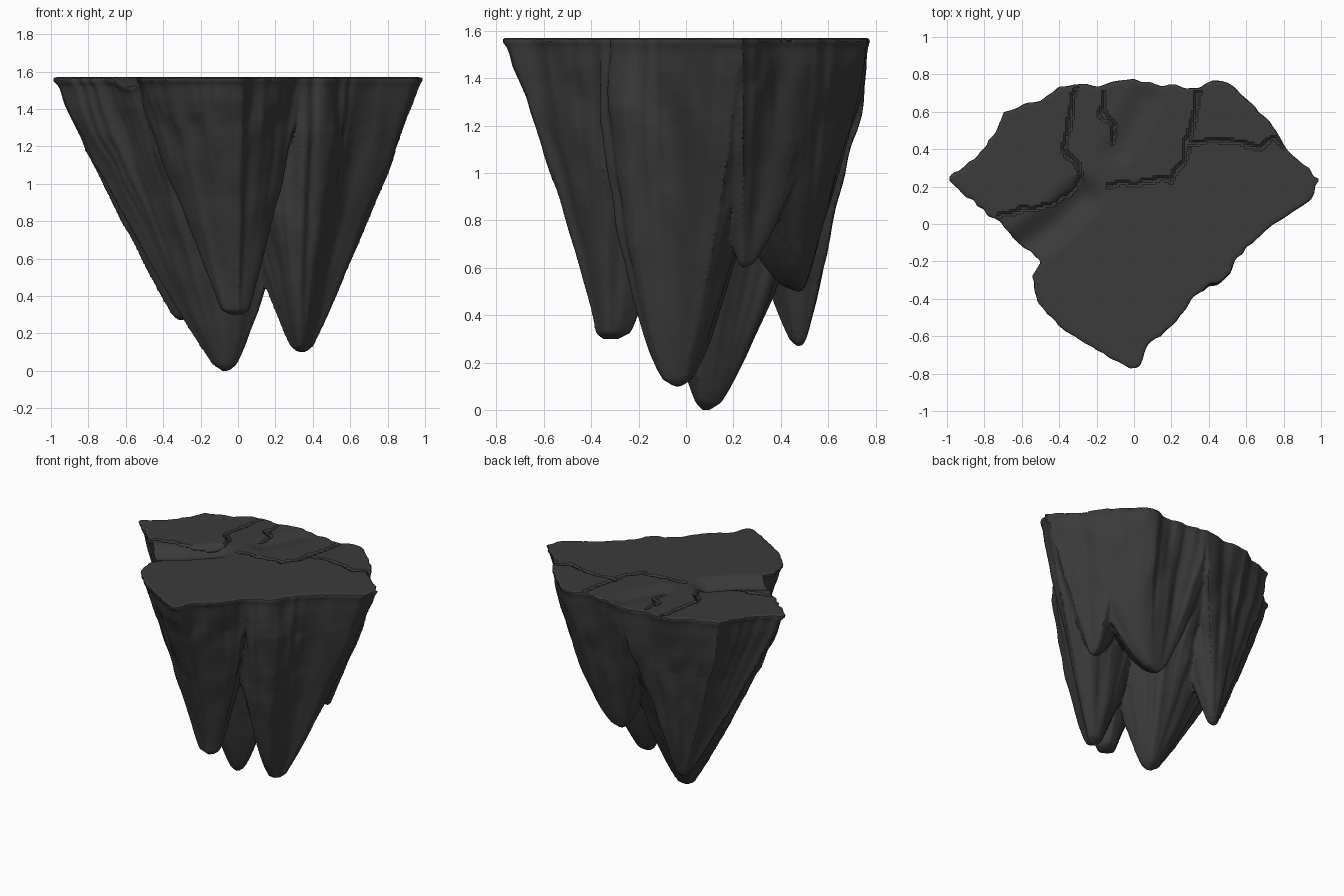
import bpy, bmesh
from math import sqrt
from mathutils import Vector, noise
from mathutils.geometry import intersect_point_line

if "Cube" in bpy.data.objects:
    bpy.data.objects.remove(bpy.data.objects["Cube"])

TOP = 1.57
stone = bpy.data.materials.new("dark_stone")
stone.use_nodes = True
stone.diffuse_color = (0.043, 0.043, 0.043, 1)
stone.node_tree.nodes["Principled BSDF"].inputs["Base Color"].default_value = stone.diffuse_color
stone.node_tree.nodes["Principled BSDF"].inputs["Roughness"].default_value = 0.9

# Plateau rim, split into runs that the hanging lobes share
front_rim = [(-.5, -.2), (-.55, -.28), (-.52, -.42), (-.38, -.57), (-.2, -.68), (-.02, -.78),
             (.03, -.77), (.06, -.68), (.2, -.55), (.35, -.37)]
right_rim = [(.35, -.37), (.5, -.28), (.55, -.18), (.75, 0), (.95, .13), (1, .24), (.82, .4)]
back_rim = [(.82, .4), (.74, .53), (.65, .63), (.5, .76), (.42, .77), (.35, .73), (.15, .74), (0, .78)]
left_rim = [(0, .78), (-.15, .75), (-.4, .74), (-.5, .66), (-.7, .6), (-.75, .48), (-.85, .35),
            (-1, .24), (-.9, .14), (-.75, .03), (-.65, -.08), (-.5, -.2)]


def dense(points, step=0.038):
    """Subdivide a closed outline into short, ragged edges."""
    out = []
    for a, b in zip(points, points[1:] + points[:1]):
        a, b = Vector(a), Vector(b)
        n = max(1, round((b - a).length / step))
        for i in range(n):
            p = a.lerp(b, i / n)
            wobble = noise.noise(Vector((p.x * 21, p.y * 21, 0))) * 0.026 if i else 0
            out.append(p + (b - a).normalized().orthogonal() * wobble)
    return out


def lobe(bm, outline, tip, swell, blunt=0.05, power=1.0, rings=20):
    """Rock spike tapering to its tip; swell bulges it left, right, front and back."""
    left, right, front, back = swell
    centre = Vector(tip[:2])
    outline = dense(outline)
    count = len(outline)
    loops = []
    for h in [0, 0.02] + [i / rings for i in range(1, rings)] + [0.975, 0.98, 1]:
        scale = blunt + (1 - blunt) * h ** power
        if h == 0:
            scale *= 0.55
        if 0.95 <= h < 0.98:
            scale -= 0.015            # undercut below the thin lip
        bump = sqrt(h) * (1 - h)
        z = tip[2] + (TOP - tip[2]) * h
        ring = []
        for p in outline:
            d = p - centre
            u = d.normalized()
            bulge = Vector((u.x * (right if u.x > 0 else left), u.y * (back if u.y > 0 else front)))
            q = centre + d * scale + bulge * bump
            flute = noise.noise(Vector((p.x * 5, p.y * 5, z * 1.2))) * 0.045
            chip = noise.noise(Vector((q.x * 9, q.y * 9, z * 5))) * 0.022
            q += u * (flute + chip) * min(1, scale * 1.3) * min(1, (1 - h) * 5)
            ring.append(bm.verts.new((q.x, q.y, z)))
        loops.append(ring)
    faces = [bm.faces.new(loops[0][::-1]), bm.faces.new(loops[-1])]
    for low, high in zip(loops, loops[1:]):
        for i in range(count):
            j = (i + 1) % count
            faces.append(bm.faces.new((low[i], low[j], high[j], high[i])))
    bmesh.ops.recalc_face_normals(bm, faces=faces)


def distance(p, path):
    """Distance in plan from a point to a polyline."""
    best = 9.0
    for a, b in zip(path, path[1:]):
        a, b = Vector((*a, 0)), Vector((*b, 0))
        q, t = intersect_point_line(p, a, b)
        q = a.lerp(b, min(1, max(0, t)))
        best = min(best, (p - q).length)
    return best


bm = bmesh.new()
# Main spike
lobe(bm, left_rim + [(0, -.3), (.4, -.1), (.3, .3), (.2, .7)], (-.06, .08, 0), (.08, .16, .1, .14))
# Front lobe
lobe(bm, front_rim + [(.3, -.1), (.15, .15), (-.2, .1)], (0, -.32, .3), (.1, .1, 0, .14), .13, 1.2)
# Side lobe
lobe(bm, right_rim + [(.45, .45), (.05, .35), (-.25, .05), (.1, -.3)], (.34, -.04, .1),
     (.06, .04, .22, .16), .07)
# Rear spikes
lobe(bm, left_rim[:9] + [(-.3, 0), (.1, .3)], (-.3, .48, .27), (.04, .04, .06, .05))
lobe(bm, [(.9, .3)] + back_rim + [(-.15, .72), (-.1, .2), (.4, 0)], (.2, .48, .5), (.12, .3, .3, .04))
lobe(bm, right_rim[3:] + back_rim[1:3] + [(.35, .5), (.25, .15)], (.57, .24, .6), (.25, 0, .04, .15))

mesh = bpy.data.meshes.new("floating_rock")
bm.to_mesh(mesh)
bm.free()
rock = bpy.data.objects.new("floating_rock", mesh)
bpy.context.collection.objects.link(rock)
bpy.ops.object.select_all(action='DESELECT')
rock.select_set(True)
bpy.context.view_layer.objects.active = rock

# Fuse the overlapping lobes into one skin
fuse = rock.modifiers.new("fuse", 'REMESH')
fuse.mode, fuse.voxel_size = 'VOXEL', 0.012
bpy.ops.object.modifier_apply(modifier=fuse.name)
rock.data.materials.clear()
rock.data.materials.append(stone)

# Shallow gullies (path, width, depth) and cracks in the plateau
gullies = [([(-.62, -.14), (-.42, 0), (-.28, .14)], .14, .05),
           ([(.06, .66), (-.02, .5), (-.08, .4)], .12, .02)]
cracks = [[(-.74, .04), (-.4, .12), (-.27, .25), (-.37, .4), (-.35, .55), (-.3, .72)],
          [(-.15, .21), (.02, .22), (.2, .23), (.28, .4), (.35, .7)],
          [(.3, .43), (.5, .45), (.6, .41), (.75, .45), (.85, .39)],
          [(-.16, .7), (-.18, .6), (-.1, .53), (-.12, .44)]]
for v in rock.data.vertices:
    if v.co.z < TOP - .2:
        continue
    plan = Vector((v.co.x, v.co.y, 0))
    fade = (v.co.z - TOP + .2) / .2
    sink = 0
    for path, width, depth in gullies:
        t = max(0, 1 - distance(plan, path) / width)
        sink += depth * t * t * (3 - 2 * t) * fade
    if v.co.z > TOP - .006:
        ragged = plan + noise.noise_vector(plan * 13) * .025
        ragged.z = 0
        if min(distance(ragged, path) for path in cracks) < .009:
            sink += .012
    v.co.z -= sink

# Smooth stone with crisp ledges
bpy.ops.object.shade_smooth_by_angle(angle=0.6)
